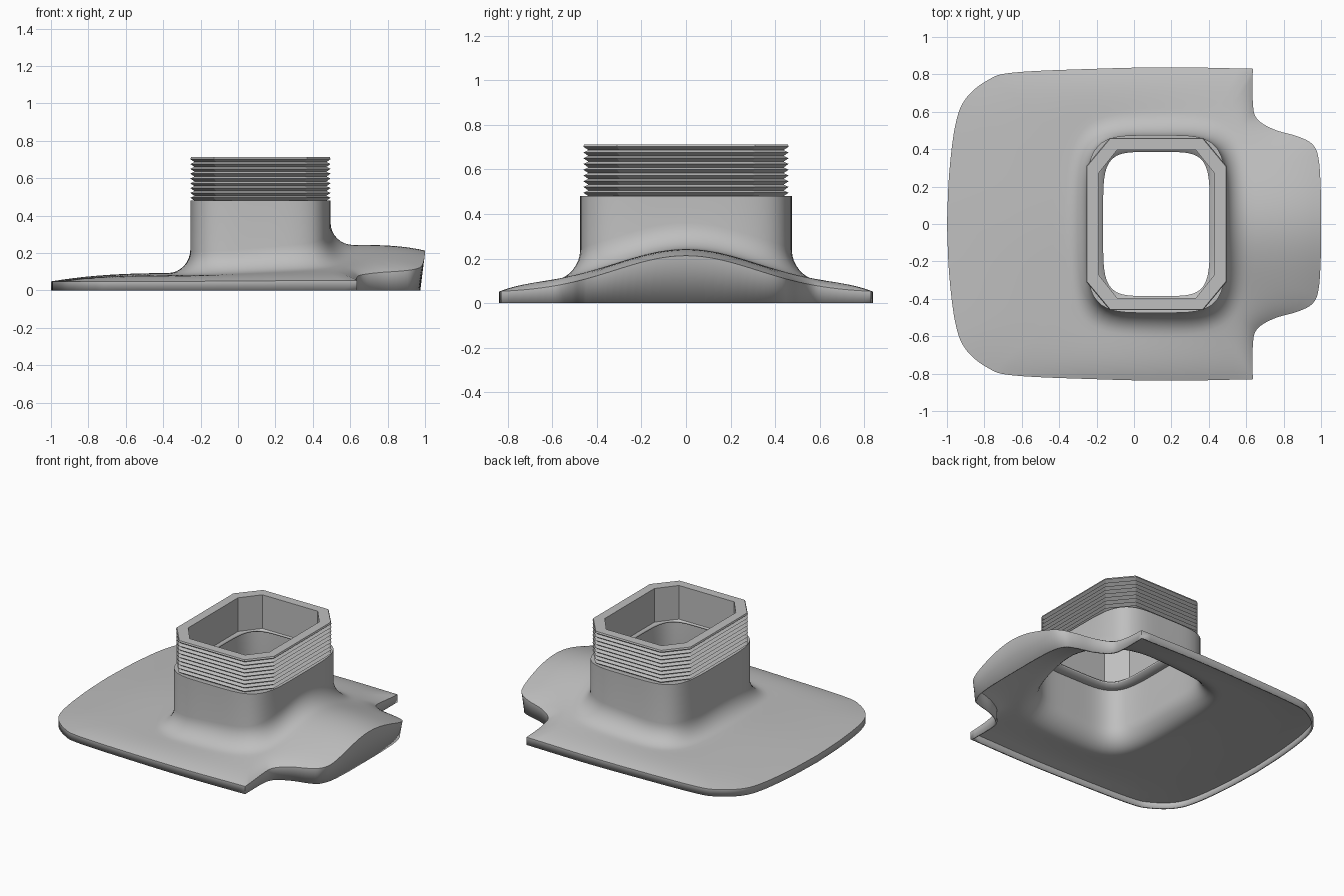
import bpy, math
from mathutils import Vector

cube = bpy.data.objects.get("Cube")
if cube:
    bpy.data.objects.remove(cube, do_unlink=True)

grey = bpy.data.materials.new("plain grey")
grey.use_nodes = True
colour = (0.52, 0.52, 0.52, 1)
grey.diffuse_color = colour
grey.node_tree.nodes["Principled BSDF"].inputs["Base Color"].default_value = colour

CX = 0.12            # neck centre along x
NECK_TOP = 0.48
FILLET = 0.12


def loft(name, rings, closed=False):
    """Skin a list of equal closed rings with quads."""
    n = len(rings[0])
    verts = [p for ring in rings for p in ring]
    faces = []
    for r in range(len(rings) if closed else len(rings) - 1):
        a, b = r * n, (r + 1) % len(rings) * n
        for i in range(n):
            j = (i + 1) % n
            faces.append((a + i, a + j, b + j, b + i))
    mesh = bpy.data.meshes.new(name)
    mesh.from_pydata(verts, [], faces)
    mesh.materials.append(grey)
    obj = bpy.data.objects.new(name, mesh)
    bpy.context.collection.objects.link(obj)
    return obj


def spline(points, steps):
    """Smooth curve through the points, end point left out."""
    p = [Vector(q) for q in points]
    p = [2 * p[0] - p[1]] + p + [2 * p[-1] - p[-2]]
    out = []
    for k in range(1, len(p) - 2):
        a, b, c, d = p[k - 1:k + 3]
        for s in range(steps):
            t = s / steps
            out.append(0.5 * (2 * b + (c - a) * t + (2 * a - 5 * b + 4 * c - d) * t * t
                              + (3 * b - a - 3 * c + d) * t ** 3))
    return out


def smoothstep(lo, hi, v):
    t = max(0, min(1, (v - lo) / (hi - lo)))
    return t * t * (3 - 2 * t)


def superellipse(direction, a, b, power):
    """Point where a ray from the neck centre meets a rounded rectangle."""
    k = (abs(direction.x / a) ** power + abs(direction.y / b) ** power) ** (-1 / power)
    return Vector((CX, 0)) + direction * k


def base_height(p, t):
    """Gently domed plate with a rounded ridge rising towards +x."""
    ridge = 0.015 + 0.15 * smoothstep(-0.35, 0.55, p.x)
    return 0.078 - 0.03 * t ** 3 + ridge * math.exp(-(p.y / 0.45) ** 2) * (1 - t * smoothstep(0, -1, p.x))


# Outline of the plate: notched end, then the long side and rounded far corner
half = spline([(1, 0), (0.998, 0.2), (0.985, 0.36), (0.95, 0.43), (0.87, 0.47), (0.75, 0.505),
               (0.66, 0.56), (0.636, 0.64), (0.635, 0.83)], 5)
half += spline([(0.635, 0.83), (0.2, 0.838), (-0.2, 0.83), (-0.64, 0.81), (-0.78, 0.77),
                (-0.9, 0.67), (-0.955, 0.53), (-0.988, 0.27), (-1, 0)], 6)
half.append(Vector((-1, 0)))
outline = half + [Vector((p.x, -p.y)) for p in reversed(half[1:-1])]
rays = [(q - Vector((CX, 0))).normalized() for q in outline]
neck = [superellipse(d, 0.375, 0.475, 4.5) for d in rays]
hole = [superellipse(d, 0.285, 0.385, 5) for d in rays]

# Skirt, domed plate, flare, neck and inner lip as one skin
rings = [[(q.x - 0.025 * smoothstep(0.9, 0.98, q.x), q.y, 0) for q in outline]]
for step in range(10, 0, -1):
    t = step / 10
    ring = []
    for p, q in zip(neck, outline):
        start = FILLET / (q - p).length
        pos = p.lerp(q, start + (1 - start) * t)
        ring.append((*pos, base_height(pos, t)))
    rings.append(ring)
for step in range(9):
    angle = math.pi / 2 * (1 - step / 8)
    ring = []
    for p, q in zip(neck, outline):
        pos = p + (q - p).normalized() * FILLET * (1 - math.cos(angle))
        ring.append((*pos, base_height(pos, 0) + FILLET * (1 - math.sin(angle))))
    rings.append(ring)
rings.append([(p.x, p.y, NECK_TOP) for p in neck])
rings.append([(p.x, p.y, NECK_TOP) for p in hole])

base = loft("base_and_neck", rings)
shell = base.modifiers.new("shell", "SOLIDIFY")
shell.thickness = 0.012
shell.offset = -1
bpy.ops.object.select_all(action="DESELECT")
base.select_set(True)
bpy.context.view_layer.objects.active = base
bpy.ops.object.shade_smooth_by_angle(angle=math.radians(35))


def octagon(inset, z):
    a, b = 0.375 - inset, 0.46 - inset
    c, d = a - 0.125 + inset * 0.4, b - 0.15 + inset * 0.4
    quarter = [(a, d), (c, b)]
    pts = quarter + [(-x, y) for x, y in reversed(quarter)]
    pts += [(-x, -y) for x, y in pts]
    return [(CX + x, y, z) for x, y in pts]


# Ribbed collar: sharp ridges outside, straight wall inside
RIBS, COLLAR_TOP = 9, 0.712
pitch = (COLLAR_TOP - NECK_TOP) / RIBS
collar = []
for k in range(RIBS):
    z = NECK_TOP + k * pitch
    collar += [octagon(0.022, z), octagon(0, z + pitch * 0.6)]
collar += [octagon(0.004, COLLAR_TOP), octagon(0.065, COLLAR_TOP), octagon(0.065, NECK_TOP)]
loft("ribbed_collar", collar, closed=True)
